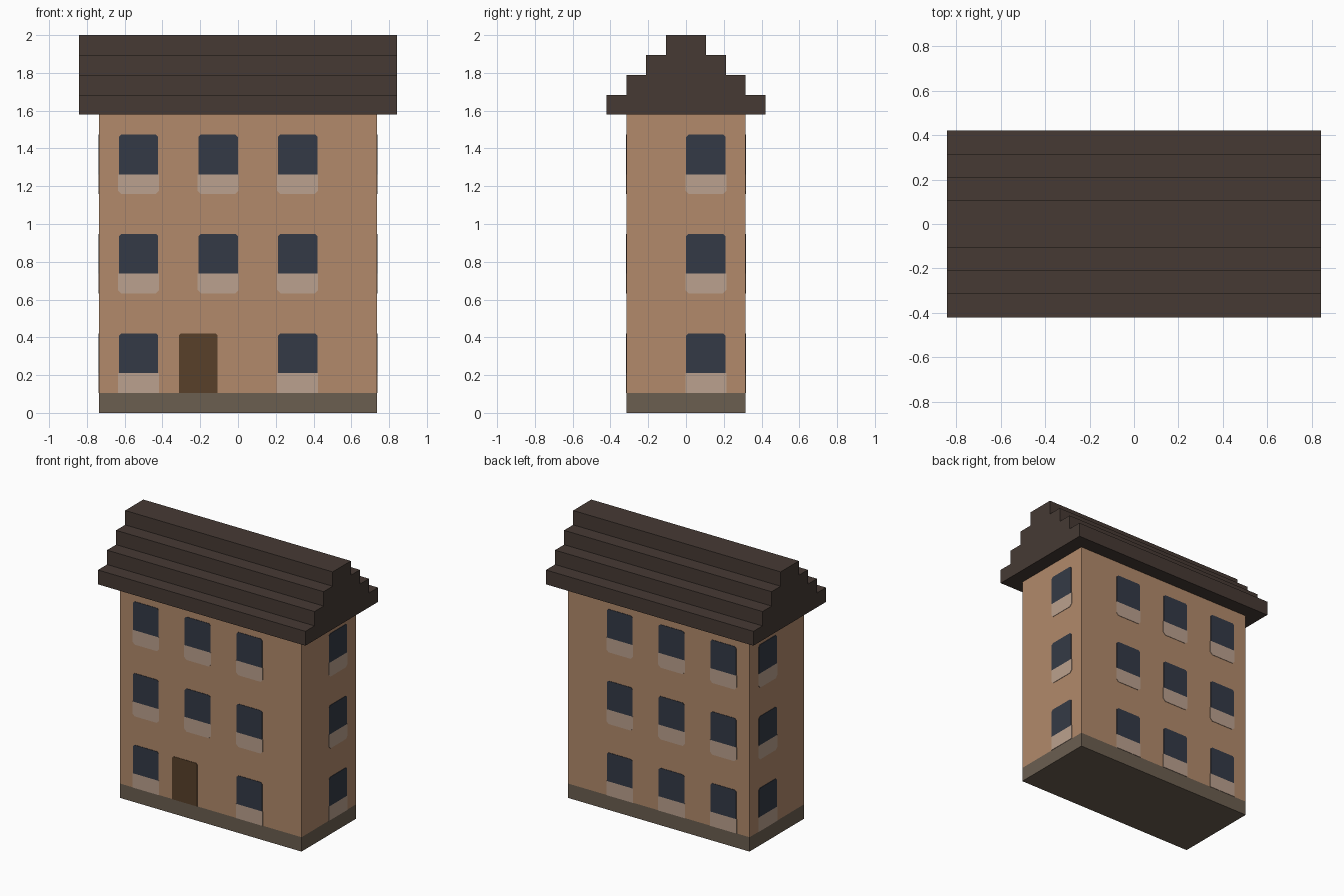
import bpy
import bmesh
from math import radians
from mathutils import Matrix

default_cube = bpy.data.objects.get("Cube")
if default_cube:
    bpy.data.objects.remove(default_cube, do_unlink=True)

U = 2 / 19                      # one block of the building
HALF_W, HALF_D = 7 * U, 3 * U   # half the footprint
PLATE = 0.003                   # thickness of windows and door


def material(name, srgb):
    linear = [((c / 255 + 0.055) / 1.055) ** 2.4 for c in srgb] + [1]
    mat = bpy.data.materials.new(name)
    mat.use_nodes = True
    mat.diffuse_color = linear
    bsdf = mat.node_tree.nodes["Principled BSDF"]
    bsdf.inputs["Base Color"].default_value = linear
    bsdf.inputs["Roughness"].default_value = 0.9
    return mat


WALL = material("clay_wall", (178, 138, 107))
STONE = material("grey_brown_stone", (107, 94, 80))
ROOF = material("dark_roof", (70, 58, 52))
GLASS = material("blue_grey_glass", (52, 58, 70))
SILL = material("pale_sill", (187, 161, 142))
WOOD = material("brown_wood", (88, 64, 42))


def prism(name, points, direction, mat, matrix=Matrix()):
    """Extrude a flat outline along a direction."""
    bm = bmesh.new()
    face = bm.faces.new([bm.verts.new(p) for p in points])
    result = bmesh.ops.extrude_face_region(bm, geom=[face], use_keep_orig=True)
    moved = [g for g in result["geom"] if isinstance(g, bmesh.types.BMVert)]
    bmesh.ops.translate(bm, verts=moved, vec=direction)
    bmesh.ops.recalc_face_normals(bm, faces=bm.faces)
    bm.transform(matrix)
    mesh = bpy.data.meshes.new(name)
    bm.to_mesh(mesh)
    bm.free()
    mesh.materials.append(mat)
    obj = bpy.data.objects.new(name, mesh)
    bpy.context.collection.objects.link(obj)
    return obj


def storey_block(name, bottom, top, mat):
    corners = [(-HALF_W, -HALF_D), (HALF_W, -HALF_D), (HALF_W, HALF_D), (-HALF_W, HALF_D)]
    prism(name, [(x, y, bottom) for x, y in corners], (0, 0, top - bottom), mat)


def plate(name, centre, half, bottom, top, mat, turn, depth, cut_low=0, cut_high=0):
    """Thin plate with clipped corners, turned onto one side of the house."""
    right = [(half - cut_low, bottom), (half, bottom + cut_low),
             (half, top - cut_high), (half - cut_high, top)]
    right = list(dict.fromkeys(right))
    outline = right + [(-s, z) for s, z in reversed(right)]
    points = [(centre + s, -depth, z) for s, z in outline]
    prism(name, points, (0, -PLATE, 0), mat, Matrix.Rotation(radians(turn), 4, "Z"))


def window(name, centre, top, turn, depth):
    sill_top, bottom = top - 2 * U, top - 3 * U
    low_cut = 0.018 if bottom > 1.5 * U else 0
    plate(name + "_pane", centre, 0.104, sill_top, top, GLASS, turn, depth, cut_high=0.012)
    plate(name + "_sill", centre, 0.108, bottom, sill_top, SILL, turn, depth, cut_low=low_cut)


# Body
storey_block("plinth", 0, U, STONE)
storey_block("walls", U, 15 * U, WALL)

# Stepped roof: one profile, mirrored, run along the ridge
steps = []
for i in range(4):
    steps += [((4 - i) * U, (15 + i) * U), ((4 - i) * U, (16 + i) * U)]
profile = steps + [(-y, z) for y, z in reversed(steps)]
prism("stepped_roof", [(-8 * U, y, z) for y, z in profile], (16 * U, 0, 0), ROOF)

# Windows on each side: turn, wall distance, column centres in blocks
sides = {
    "front": (0, HALF_D, (-5, -1, 3)),
    "right": (-90, HALF_W, (-1,)),
    "back": (180, HALF_D, (5, 1, -3)),
    "left": (90, HALF_W, (1,)),
}
for side, (turn, depth, columns) in sides.items():
    for floor in range(3):
        for n, column in enumerate(columns):
            if side == "front" and floor == 0 and n == 1:
                continue        # the door stands here instead
            window(f"{side}_window_{floor + 1}_{n + 1}", column * U,
                   (4 + 5 * floor) * U, turn, depth)

# Front door
plate("front_door", -2 * U, 0.102, U, 4 * U, WOOD, 0, HALF_D, cut_high=0.01)
